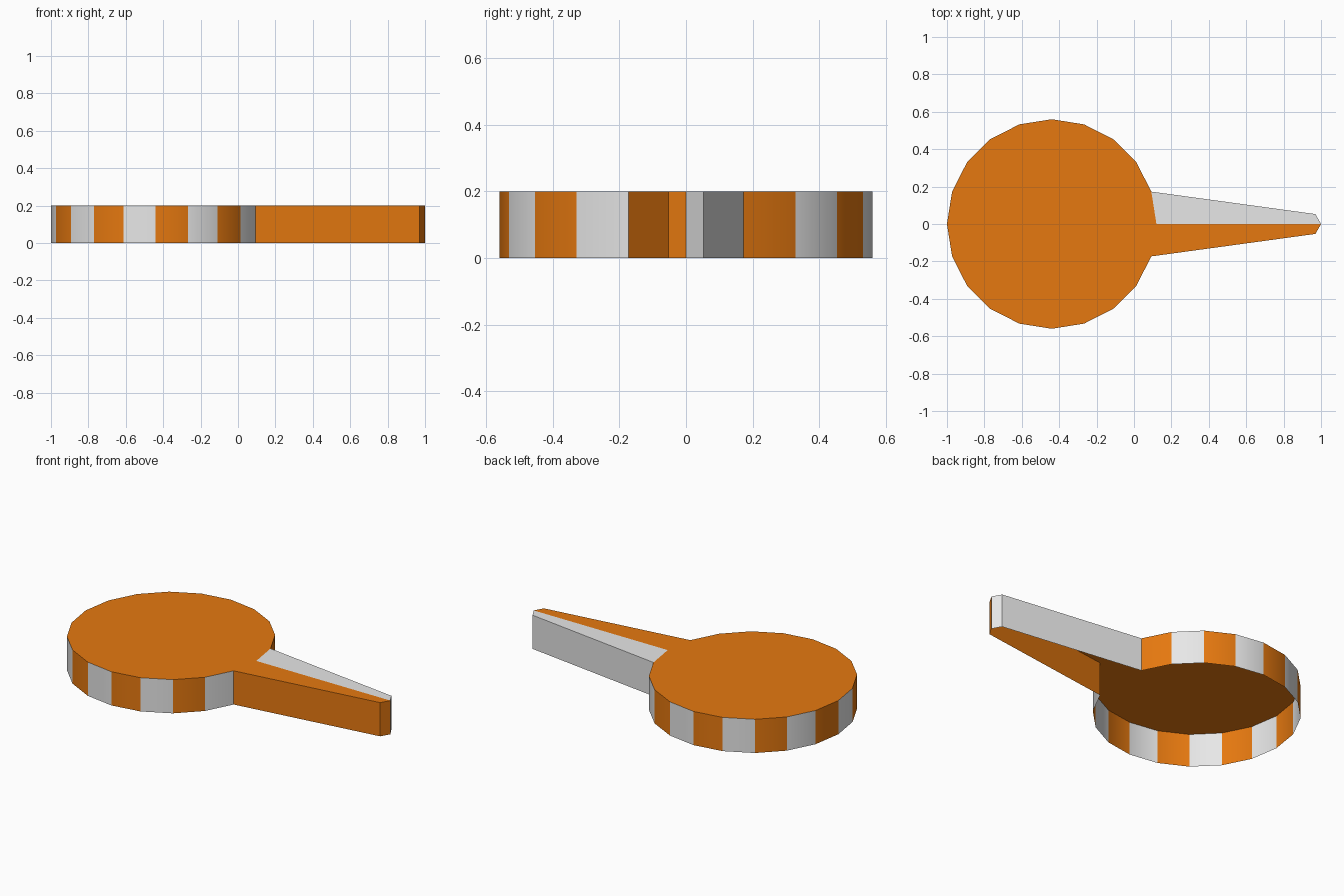
import bpy
import bmesh
import math

if "Cube" in bpy.data.objects:
    bpy.data.objects.remove(bpy.data.objects["Cube"])

HEIGHT = 0.20
CENTRE_X, RADIUS, SIDES = -0.44, 0.56, 20


def material(name, colour):
    m = bpy.data.materials.new(name)
    m.diffuse_color = (*colour, 1)
    m.use_nodes = True
    m.node_tree.nodes["Principled BSDF"].inputs["Base Color"].default_value = m.diffuse_color
    return m


MATERIALS = [material("orange", (0.79, 0.19, 0.005)),
             material("off_white", (0.80, 0.80, 0.80))]


def open_shell(name, points, tops, walls):
    """Caps over a flat outline with walls below; the underside stays open.
    tops: (point indices, colour); walls: (start, end, colour)."""
    bm = bmesh.new()
    upper = [bm.verts.new((x, y, HEIGHT)) for x, y in points]
    lower = [bm.verts.new((x, y, 0)) for x, y in points]
    for ids, colour in tops:
        bm.faces.new([upper[i] for i in ids]).material_index = colour
    for a, b, colour in walls:
        face = bm.faces.new((lower[a], lower[b], upper[b], upper[a]))
        face.material_index = colour
    bmesh.ops.delete(bm, geom=[v for v in bm.verts if not v.link_faces],
                     context='VERTS')
    mesh = bpy.data.meshes.new(name)
    bm.to_mesh(mesh)
    bm.free()
    for m in MATERIALS:
        mesh.materials.append(m)
    obj = bpy.data.objects.new(name, mesh)
    bpy.context.collection.objects.link(obj)
    bpy.ops.object.select_all(action='DESELECT')
    obj.select_set(True)
    bpy.context.view_layer.objects.active = obj
    bpy.ops.object.shade_smooth_by_angle(angle=math.radians(30))
    return obj


# Round body: orange top, striped rim, open where the handle joins
ring = [(CENTRE_X + RADIUS * math.cos(math.tau * k / SIDES),
         RADIUS * math.sin(math.tau * k / SIDES)) for k in range(SIDES)]
open_shell("round_body", ring, [(range(SIDES), 0)],
           [(k, k + 1, 1 - k % 2) for k in range(1, SIDES - 1)])

# Tapered handle: orange front half, off-white back half, pointed tip
handle = [ring[0], ring[-1], (0.97, -0.053), (1.0, 0.0), (0.97, 0.053), ring[1]]
open_shell("handle", handle,
           [((0, 1, 2, 3), 0), ((0, 3, 4, 5), 1)],
           [(1, 2, 0), (2, 3, 0), (3, 4, 1), (4, 5, 1)])
